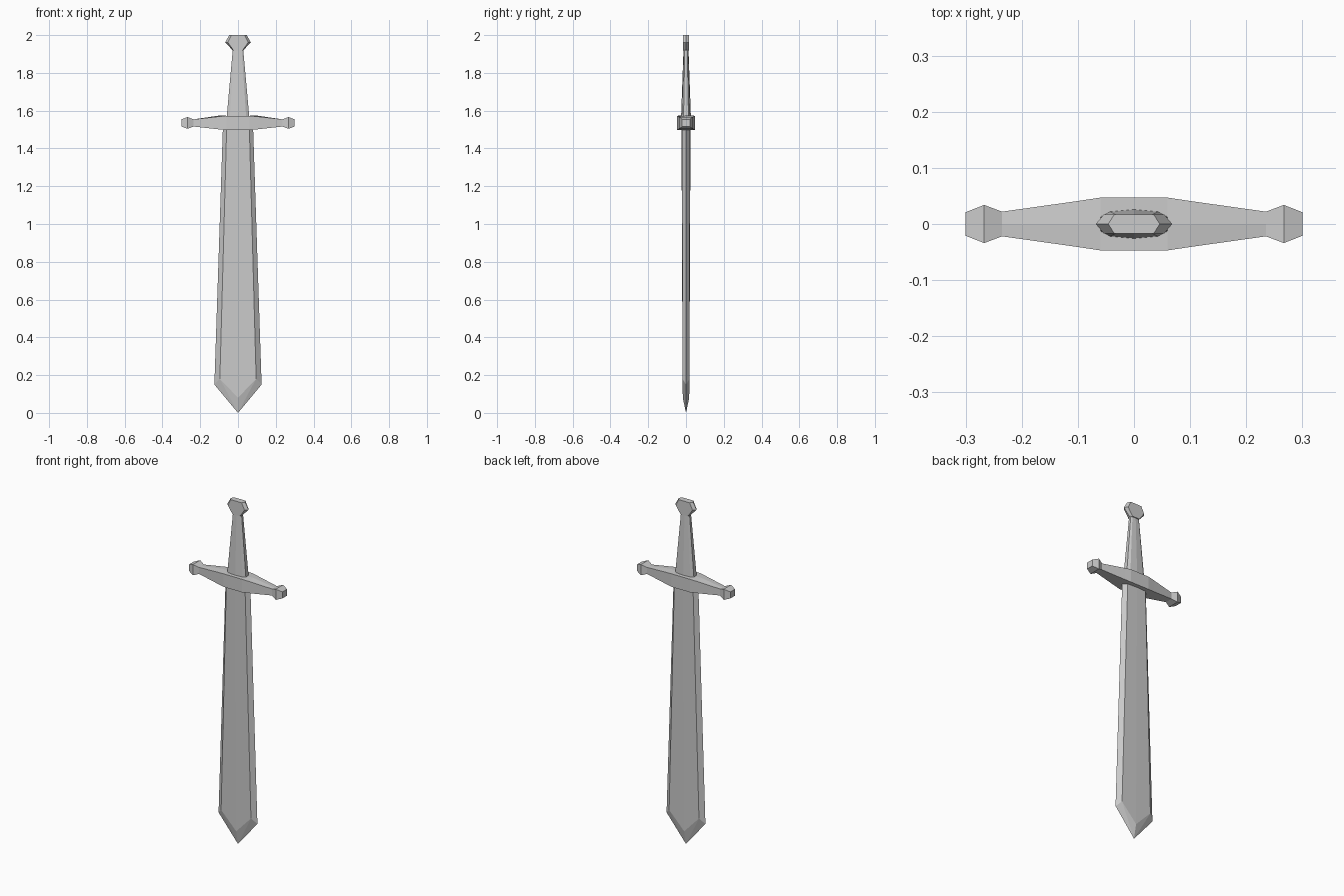
import bpy, bmesh

if "Cube" in bpy.data.objects:
    bpy.data.objects.remove(bpy.data.objects["Cube"])


def loft(name, rings, tip=None):
    """Skin closed rings of points; end in a cap or a single tip point."""
    bm = bmesh.new()
    loops = [[bm.verts.new(p) for p in ring] for ring in rings]
    n = len(loops[0])
    for a, b in zip(loops, loops[1:]):
        for i in range(n):
            j = (i + 1) % n
            bm.faces.new((a[i], a[j], b[j], b[i]))
    bm.faces.new(loops[0])
    if tip:
        t = bm.verts.new(tip)
        for i in range(n):
            bm.faces.new((loops[-1][i], loops[-1][(i + 1) % n], t))
    else:
        bm.faces.new(loops[-1])
    bmesh.ops.recalc_face_normals(bm, faces=bm.faces)
    mesh = bpy.data.meshes.new(name)
    bm.to_mesh(mesh)
    bm.free()
    ob = bpy.data.objects.new(name, mesh)
    bpy.context.collection.objects.link(ob)
    return ob


def blade_ring(edge, bevel, mid):
    """Eight-sided section; each argument gives (half size(s), z)."""
    (ex, ez), (bx, by, bz), (my, mz) = edge, bevel, mid
    return [(ex, 0, ez), (bx, by, bz), (0, my, mz), (-bx, by, bz),
            (-ex, 0, ez), (-bx, -by, bz), (0, -my, mz), (bx, -by, bz)]


# Blade: bevelled edges, faint centre ridge, pointed tip
loft("blade", [
    blade_ring((0.08, 1.51), (0.06, 0.021, 1.51), (0.024, 1.51)),
    blade_ring((0.125, 0.15), (0.096, 0.018, 0.18), (0.017, 0.08)),
], tip=(0, 0, 0))

# Crossguard: tapered bar with a low ridge on top and flared ends
GUARD_Z = 1.535
half = [(0.06, 0.047, 0.038, 0.038), (0.10, 0.041, 0.034, 0.039),
        (0.235, 0.022, 0.019, 0.019), (0.267, 0.034, 0.031, 0.031),
        (0.30, 0.021, 0.019, 0.019)]
stations = [(-x, y, z, r) for x, y, z, r in reversed(half)] + half
loft("crossguard", [
    [(x, -y, GUARD_Z - z), (x, y, GUARD_Z - z), (x, y, GUARD_Z + z),
     (x, 0, GUARD_Z + r), (x, -y, GUARD_Z + z)]
    for x, y, z, r in stations])


# Grip: chamfered, tapering towards the pommel
def grip_ring(w, d, z):
    q = [(w, -0.5 * d), (w, 0.5 * d), (0.72 * w, 0.85 * d), (0, d), (-0.72 * w, 0.85 * d)]
    return [(x, y, z) for x, y in q + [(-w, 0.5 * d), (-w, -0.5 * d), (-0.72 * w, -0.85 * d),
                                       (0, -d), (0.72 * w, -0.85 * d)]]


loft("grip", [grip_ring(0.06, 0.026, 1.565), grip_ring(0.027, 0.013, 1.93)])


# Pommel: hexagonal plate with pointed side edges
def pommel_ring(y, low, mid, top):
    return [(-low, y, 1.918), (low, y, 1.918), (mid, y, 1.962),
            (top, y, 2.0), (-top, y, 2.0), (-mid, y, 1.962)]


loft("pommel", [pommel_ring(-0.017, 0.023, 0.054, 0.035),
                pommel_ring(0, 0.027, 0.068, 0.046),
                pommel_ring(0.017, 0.023, 0.054, 0.035)])
